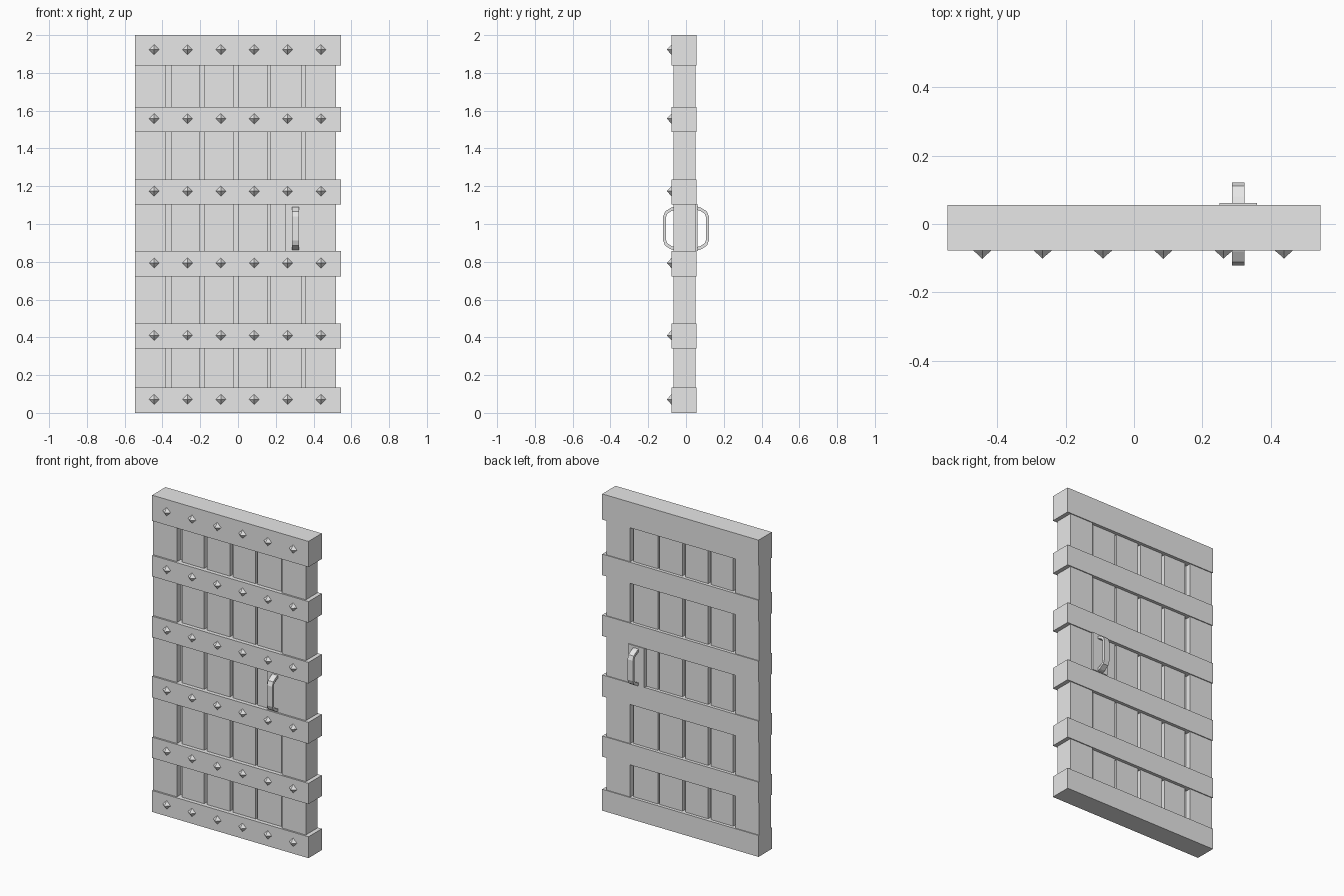
import bpy, bmesh, math
from mathutils import Matrix, Vector

if "Cube" in bpy.data.objects:
    bpy.data.objects.remove(bpy.data.objects["Cube"], do_unlink=True)

grey = bpy.data.materials.new("plain grey")
grey.use_nodes = True
grey.diffuse_color = (0.8, 0.8, 0.8, 1)
grey.node_tree.nodes["Principled BSDF"].inputs["Base Color"].default_value = (0.8, 0.8, 0.8, 1)


def finish(name, bm):
    bmesh.ops.recalc_face_normals(bm, faces=bm.faces)
    mesh = bpy.data.meshes.new(name)
    bm.to_mesh(mesh)
    bm.free()
    mesh.materials.append(grey)
    obj = bpy.data.objects.new(name, mesh)
    bpy.context.collection.objects.link(obj)
    return obj


def box(name, x, y, z):
    bm = bmesh.new()
    bmesh.ops.create_cube(bm, size=1)
    for v in bm.verts:
        v.co = Vector(r[0] + (c + 0.5) * (r[1] - r[0]) for c, r in zip(v.co, (x, y, z)))
    return finish(name, bm)


# Upright planks: the outer two stand proud of the inner ones
edges = [(-0.546, -0.38), (-0.355, -0.2), (-0.18, -0.02), (0, 0.16), (0.172, 0.34), (0.355, 0.52)]
for i, x in enumerate(edges):
    outer = i in (0, len(edges) - 1)
    box(f"plank_{i + 1}", x, (-0.066, 0.05) if outer else (-0.052, 0.036), (0.02, 1.98))

# Thin core closing the gaps between planks
box("core", (-0.5, 0.5), (-0.025, 0.012), (0.02, 1.98))

# Cross bands wrapping the planks
bands = [(0, 0.135), (0.341, 0.472), (0.722, 0.857), (1.103, 1.236), (1.487, 1.62), (1.838, 2)]
for i, z in enumerate(bands):
    box(f"cross_band_{i + 1}", (-0.546, 0.546), (-0.077, 0.056), z)

# Four-sided pointed studs along the front of each band
bm = bmesh.new()
for low, high in bands:
    for i in range(6):
        centre = Vector((-0.444 + i * 0.1766, -0.077, (low + high) / 2 + 0.004))
        rings = []
        for radius, depth in ((0.027, 0), (0.023, 0.004), (0.011, 0.014)):
            rings.append([bm.verts.new(centre + Vector((
                radius * math.cos(k * math.pi / 2), -depth,
                radius * math.sin(k * math.pi / 2)))) for k in range(4)])
        tip = bm.verts.new(centre + Vector((0, -0.025, 0)))
        for k in range(4):
            n = (k + 1) % 4
            for a, b in zip(rings, rings[1:]):
                bm.faces.new((a[k], a[n], b[n], b[k]))
            bm.faces.new((rings[-1][k], rings[-1][n], tip))
finish("studs", bm)

# Mounting block behind the handles
box("handle_plate", (0.25, 0.36), (-0.066, 0.062), (0.857, 1.105))

# Bent flat-bar handles, one on each side
outer = [(0.05, 1.095), (0.08, 1.086), (0.111, 1.066), (0.121, 1.04),
         (0.121, 0.912), (0.111, 0.886), (0.08, 0.866), (0.05, 0.857)]
inner = [(0.05, 1.077), (0.076, 1.069), (0.099, 1.054), (0.106, 1.036),
         (0.106, 0.916), (0.099, 0.898), (0.076, 0.883), (0.05, 0.875)]
for name, side in (("front_handle", -1), ("back_handle", 1)):
    bm = bmesh.new()
    strips = [[bm.verts.new((x, side * y, z)) for y, z in line]
              for x, line in ((0.287, outer), (0.324, outer), (0.324, inner), (0.287, inner))]
    for a, b in zip(strips, strips[1:] + strips[:1]):
        for k in range(len(outer) - 1):
            bm.faces.new((a[k], a[k + 1], b[k + 1], b[k]))
    for k in (0, -1):
        bm.faces.new([s[k] for s in strips])
    finish(name, bm)
